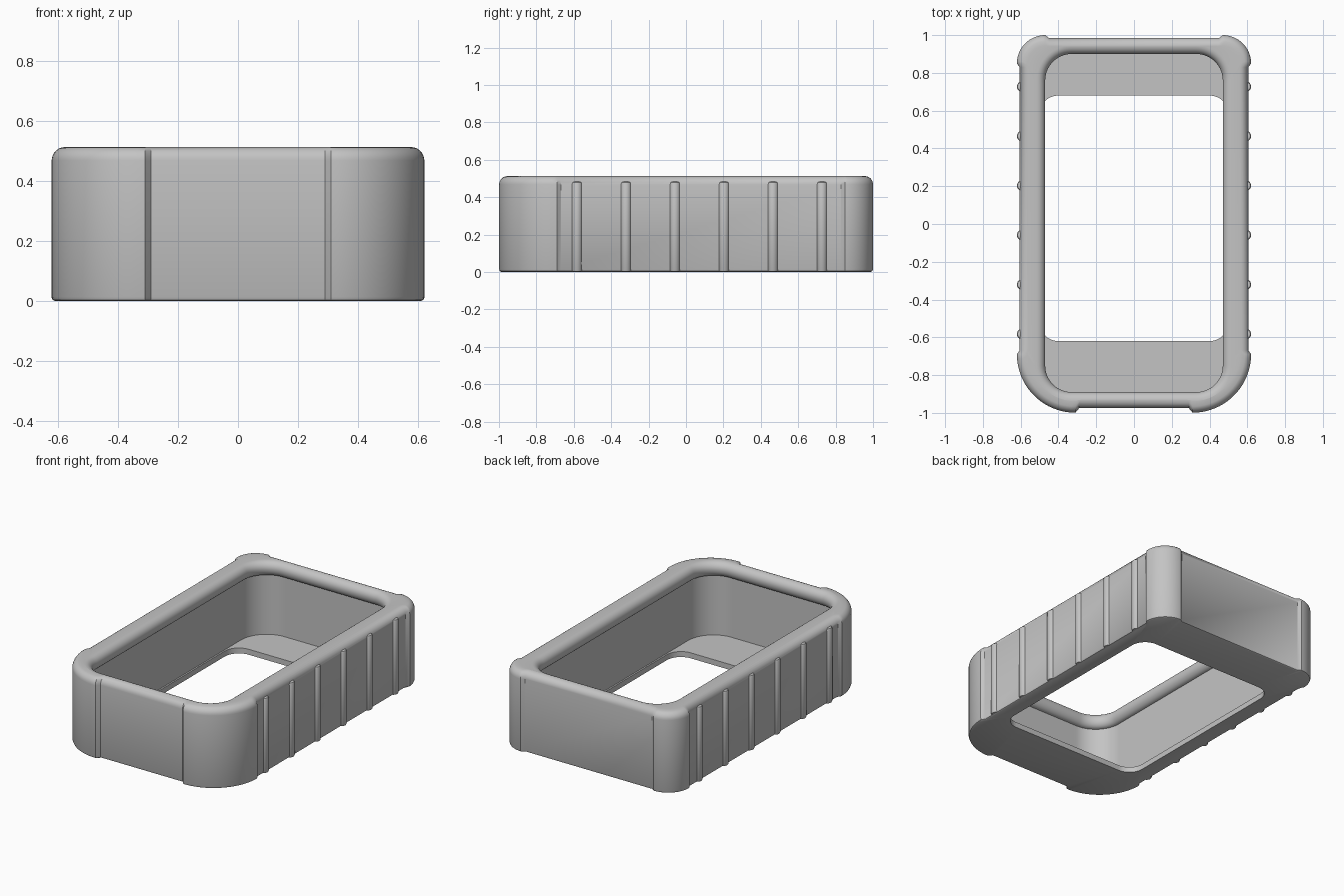
import bpy, bmesh, math

if "Cube" in bpy.data.objects:
    bpy.data.objects.remove(bpy.data.objects["Cube"])

grey = bpy.data.materials.new("soft grey")
grey.use_nodes = True
colour = (0.55, 0.55, 0.55, 1)
grey.diffuse_color = colour
grey.node_tree.nodes["Principled BSDF"].inputs["Base Color"].default_value = colour

ARC = 20      # segments per rounded corner
STEP = 0.02   # length of the slope beside a raised corner


def ring(bm, z, x, front, back, rf, rb, bulge=0.0):
    """Rounded rectangle whose corner arcs can stand proud of the straight sides."""
    verts = []
    corners = [(1, -1, front, rf, 1.6), (1, 1, back, rb, 1),
               (-1, 1, back, rb, 1), (-1, -1, front, rf, 1.6)]
    for i, (sx, sy, y, r, push) in enumerate(corners):
        cx = x + bulge - r
        cy = abs(y) + bulge * push - r
        pts = [(cx - STEP, abs(y))]
        for k in range(ARC + 1):
            a = math.pi / 2 * (1 - k / ARC)
            pts.append((cx + r * math.cos(a), cy + r * math.sin(a)))
        pts.append((x, cy - STEP))
        if i % 2:
            pts.reverse()
        verts += [bm.verts.new((sx * px, sy * py, z)) for px, py in pts]
    return verts


def finish(bm, name):
    bmesh.ops.recalc_face_normals(bm, faces=bm.faces)
    mesh = bpy.data.meshes.new(name)
    bm.to_mesh(mesh)
    bm.free()
    mesh.materials.append(grey)
    obj = bpy.data.objects.new(name, mesh)
    bpy.context.collection.objects.link(obj)
    bpy.ops.object.select_all(action="DESELECT")
    obj.select_set(True)
    bpy.context.view_layer.objects.active = obj
    bpy.ops.object.shade_smooth_by_angle(angle=math.radians(35))
    return obj


# Frame: one closed loft, up the outside, over the rim and down to the floor hole
TOP, ROUND = 0.513, 0.045
bm = bmesh.new()
rings = []


def outer(z, d, bulge):
    rings.append(ring(bm, z, 0.605 - d, -0.975 + d, 0.985 - d, 0.31 - d, 0.15 - d, bulge))


def inner(z, d):
    rings.append(ring(bm, z, 0.47 + d, -0.89 - d, 0.90 + d, 0.14 + d, 0.14 + d))


outer(0, 0.012, 0.015)
outer(0.004, 0.004, 0.015)
outer(0.014, 0, 0.015)
for k in range(7):
    a = math.pi / 2 * k / 6
    outer(TOP - ROUND * (1 - math.sin(a)), ROUND * (1 - math.cos(a)),
          0.015 if k < 6 else 0.006)
for k in range(7):
    a = math.pi / 2 * k / 6
    inner(TOP - ROUND * (1 - math.cos(a)), ROUND * (1 - math.sin(a)))
for k in range(1, 7):
    a = math.pi / 2 * k / 6
    inner(TOP - ROUND - 0.05 * math.sin(a), 0.04 * (1 - math.cos(a)))
inner(0.035, 0.04)
for z in (0.035, 0):
    rings.append(ring(bm, z, 0.5, -0.62, 0.68, 0.1, 0.1))

for lower, upper in zip(rings, rings[1:] + rings[:1]):
    n = len(lower)
    for i in range(n):
        j = (i + 1) % n
        bm.faces.new((lower[i], lower[j], upper[j], upper[i]))
finish(bm, "bumper_frame")

# Grip ribs: rounded posts half sunk into both long sides
bm = bmesh.new()
RIB, HEIGHT, EASE = 0.029, 0.483, 0.012
for side in (-1, 1):
    for n in range(6):
        y = -0.583 + n * 0.262
        loops = []
        for z, r in ((0.003, RIB - 0.004), (0.01, RIB), (HEIGHT - EASE, RIB),
                     (HEIGHT - EASE * 0.3, RIB - EASE * 0.3), (HEIGHT, RIB - EASE)):
            loops.append([bm.verts.new((side * (0.591 + r * math.cos(t)), y + r * math.sin(t), z))
                          for t in (math.tau * k / 24 for k in range(24))])
        for low, high in zip(loops, loops[1:]):
            for i in range(24):
                j = (i + 1) % 24
                bm.faces.new((low[i], low[j], high[j], high[i]))
        bm.faces.new(loops[0])
        bm.faces.new(loops[-1])
finish(bm, "grip_ribs")
